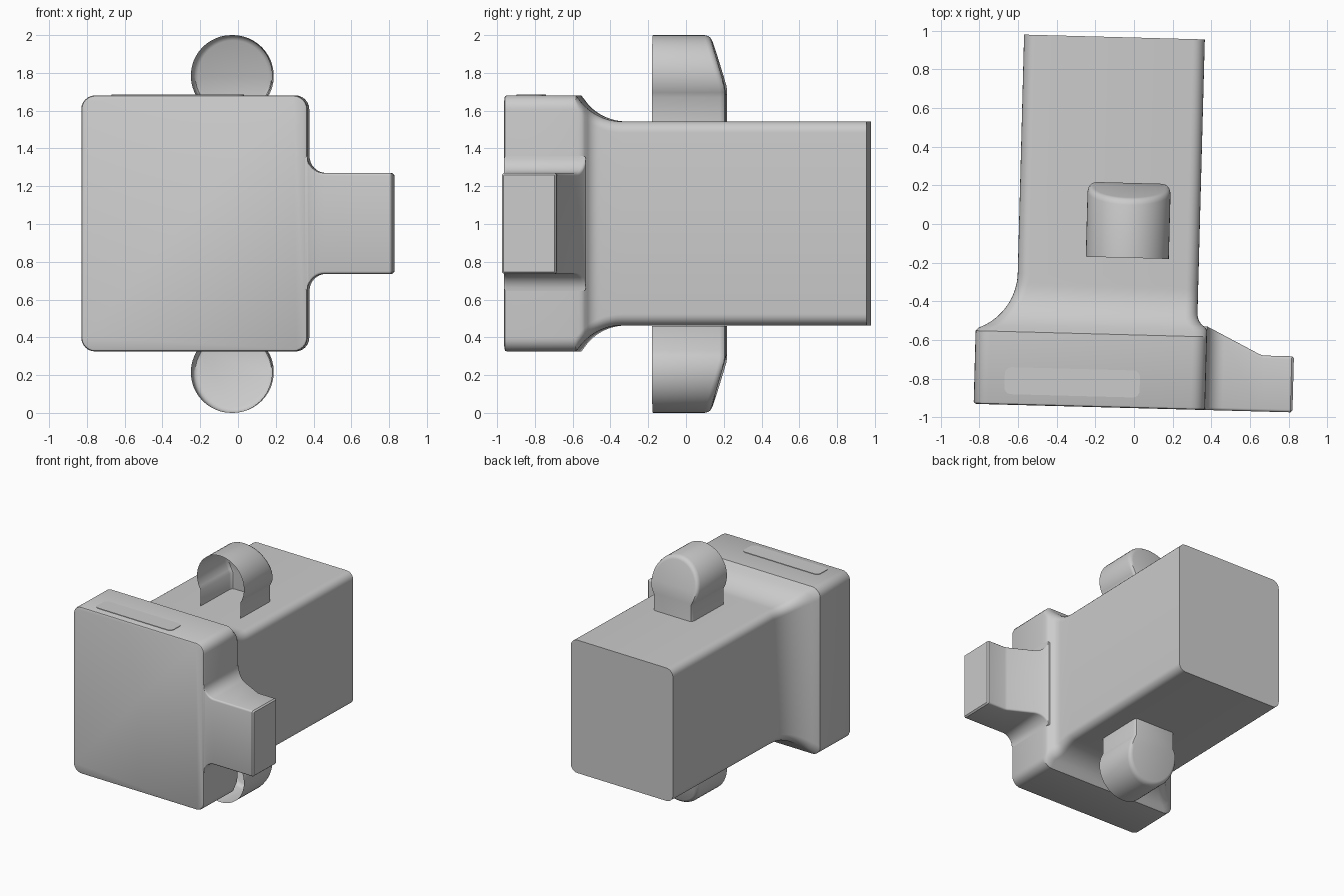
import bpy, bmesh, math
from mathutils import Matrix

if "Cube" in bpy.data.objects:
    bpy.data.objects.remove(bpy.data.objects["Cube"])

TILT = math.radians(-1.53)   # whole model is turned slightly about z
MID = 1.003                  # mid height; meshes are built around it


def rounded_rect(x0, x1, y0, y1, r, n=6):
    pts = []
    corners = [(x1 - r, y1 - r), (x0 + r, y1 - r), (x0 + r, y0 + r), (x1 - r, y0 + r)]
    for i, (cx, cy) in enumerate(corners):
        for k in range(n + 1):
            a = math.pi / 2 * (i + k / n)
            pts.append((cx + r * math.cos(a), cy + r * math.sin(a)))
    return pts


def loft(name, rings, closed=True, cap_start=True, cap_end=True):
    bm = bmesh.new()
    vr = [[bm.verts.new(p) for p in ring] for ring in rings]
    n = len(rings[0])
    for a, b in zip(vr, vr[1:]):
        for i in range(n if closed else n - 1):
            j = (i + 1) % n
            bm.faces.new((a[i], a[j], b[j], b[i]))
    if cap_start:
        bm.faces.new(vr[0])
    if cap_end:
        bm.faces.new(vr[-1][::-1])
    bmesh.ops.recalc_face_normals(bm, faces=bm.faces)
    me = bpy.data.meshes.new(name)
    bm.to_mesh(me)
    bm.free()
    ob = bpy.data.objects.new(name, me)
    bpy.context.collection.objects.link(ob)
    ob.matrix_world = Matrix.Translation((0, 0, MID)) @ Matrix.Rotation(TILT, 4, 'Z')
    bpy.ops.object.select_all(action='DESELECT')
    ob.select_set(True)
    bpy.context.view_layer.objects.active = ob
    bpy.ops.object.shade_smooth_by_angle(angle=math.radians(35))
    return ob


def flare(y, start, R, limit):
    # concave fillet offset growing toward the front
    t = min(max(start - y, 0), R)
    return min(R - math.sqrt(R * R - t * t), limit)


# Body: long box flaring into the thick front flange
def body_ring(y, inset=0.0):
    left = -0.595 - flare(y, -0.27, 0.31, 0.21)
    right = 0.341 + flare(y, -0.455, 0.08, 0.052)
    hz = 0.54 + flare(y, -0.33, 0.28, 0.138)
    r = 0.06 + 0.1 * flare(y, -0.33, 0.28, 0.138)
    return [(x, y, z) for x, z in rounded_rect(left + inset, right - inset,
                                               -hz + inset, hz - inset, r - inset)]


ys = [0.965, 0.2] + [-0.27 - 0.32 * k / 20 for k in range(21)] + [-0.94]
loft("body_and_flange", [body_ring(y) for y in ys]
     + [body_ring(-0.949, 0.004), body_ring(-0.953, 0.013)])


# Side tab: filleted into the flange, with a sloping back
def tab_ring(x, inset=0.0):
    h, f = 0.267, 0.09
    if x < 0.393 + f:
        d = min(0.393 + f - x, f)
        h += f - math.sqrt(f * f - d * d)
    back = -0.52 - 0.143 * min(max((x - 0.393) / 0.287, 0), 1)
    return [(x, yy, zz) for yy, zz in rounded_rect(-0.953 + inset, back - inset,
                                                   -h + inset, h - inset, 0.014 - inset, 3)]


fillet_x = [0.393 + 0.09 * (1 - math.cos(math.pi / 2 * k / 8)) for k in range(9)]
loft("side_tab", [tab_ring(x) for x in [0.36] + fillet_x + [0.67, 0.69, 0.835]]
     + [tab_ring(0.846, 0.01)])

# Slim raised panel on top of the flange
panel = rounded_rect(-0.648, 0.052, -0.898, -0.758, 0.035)
loft("top_panel", [[(x, y, z) for x, y in panel] for z in (0.67, 0.682)])

# Pivot pins: hollow, open at the front, mirrored above and below
R, CX, CZ, NECK = 0.215, -0.03, 1.785 - MID, 0.182
a0 = -math.acos(NECK / R)
outline = [(NECK, 0.538)]
for k in range(33):
    a = a0 + (math.pi - 2 * a0) * k / 32
    outline.append((R * math.cos(a), CZ + R * math.sin(a)))
outline.append((-NECK, 0.538))


def pin_ring(offset=None, inset=0.0):
    ring = []
    for x, z in outline:
        s = 1 - inset / R
        zz = CZ + (z - CZ) * s if z > 0.56 else z
        back = 0.212 - 0.3 * max(zz + MID - 1.72, 0)
        ring.append((CX + x * s, -0.176 if offset is None else back - offset, zz))
    return ring


pins = loft("pivot_pins", [pin_ring(), pin_ring(0.03), pin_ring(0.015, 0.004),
                           pin_ring(0.004, 0.013), pin_ring(0, 0.028)],
            closed=False, cap_start=False)
pins.location.z = 1.0
for v in pins.data.vertices:
    v.co.z += MID - 1.0
mirror = pins.modifiers.new("mirror", 'MIRROR')
mirror.use_axis = (False, False, True)
mirror.use_mirror_merge = False
